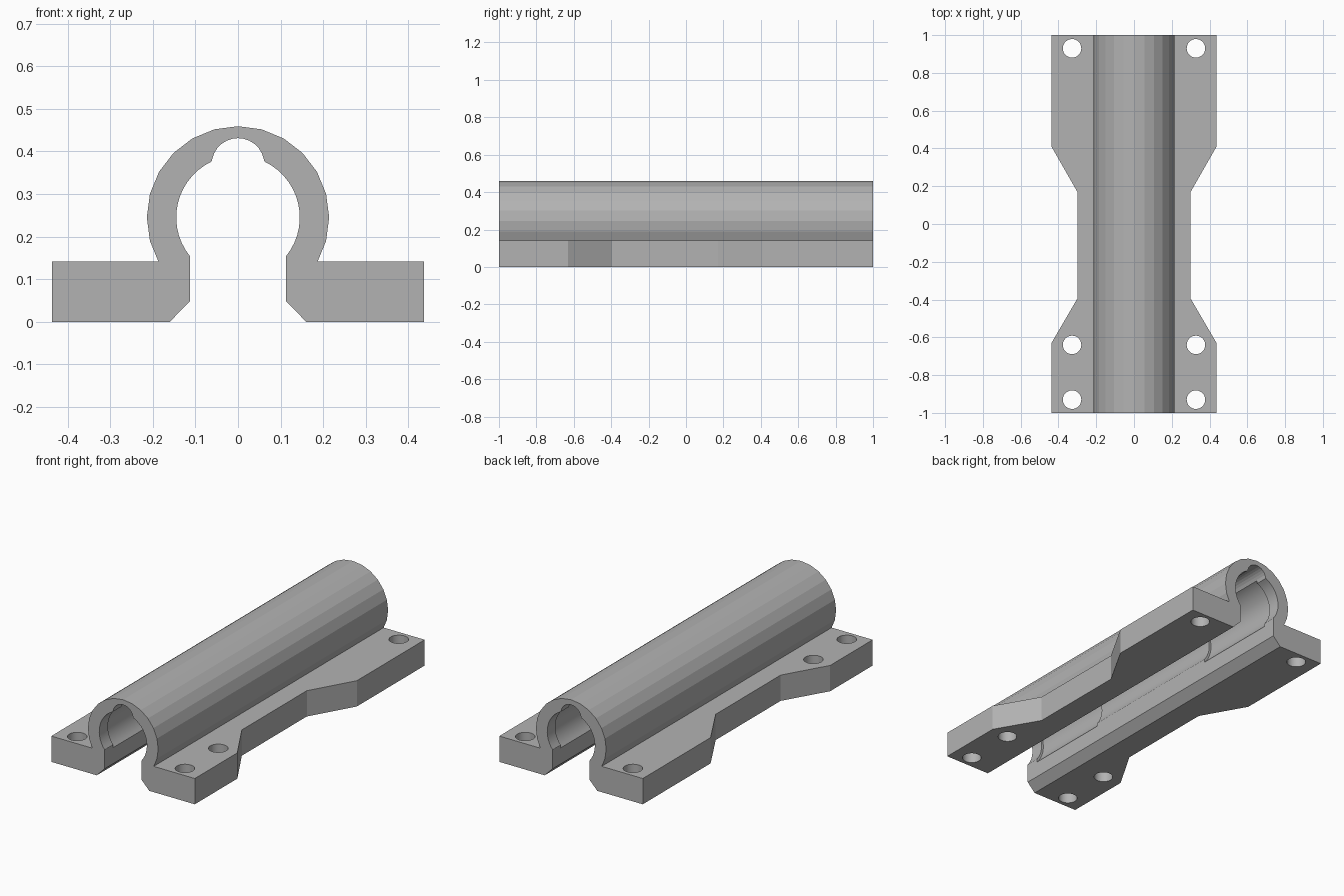
import bpy, bmesh
from math import sin, cos, radians, pi
from mathutils import Matrix, Vector

cube = bpy.data.objects.get("Cube")
if cube:
    bpy.data.objects.remove(cube, do_unlink=True)

grey = bpy.data.materials.new("plain_grey")
grey.use_nodes = True
colour = (0.45, 0.45, 0.45, 1)
grey.diffuse_color = colour
grey.node_tree.nodes["Principled BSDF"].inputs["Base Color"].default_value = colour

AXIS_Z = 0.245


def finish(bm, name):
    bmesh.ops.recalc_face_normals(bm, faces=bm.faces)
    mesh = bpy.data.meshes.new(name)
    bm.to_mesh(mesh)
    bm.free()
    obj = bpy.data.objects.new(name, mesh)
    bpy.context.collection.objects.link(obj)
    mesh.materials.append(grey)
    return obj


def prism(name, points, direction):
    bm = bmesh.new()
    face = bm.faces.new([bm.verts.new(p) for p in points])
    ext = bmesh.ops.extrude_face_region(bm, geom=[face])
    verts = [v for v in ext["geom"] if isinstance(v, bmesh.types.BMVert)]
    bmesh.ops.translate(bm, verts=verts, vec=Vector(direction))
    return finish(bm, name)


def cylinder(name, radius, length, sides, matrix):
    bm = bmesh.new()
    bmesh.ops.create_cone(bm, cap_ends=True, segments=sides, radius1=radius,
                          radius2=radius, depth=length, matrix=matrix)
    return finish(bm, name)


def arc(radius, z, start, end, steps):
    angles = [radians(start + (end - start) * i / steps) for i in range(steps + 1)]
    return [(radius * sin(a), z + radius * cos(a)) for a in angles]


def mirrored(half):
    return half + [(-x, v) for x, v in reversed(half)]


# Cross-section: faceted tube, mounting flanges, chamfered slot, bore, top groove
outer = arc(0.214, AXIS_Z, 0, 105, 7) + [(0.187, 0.142)]
flange = [(0.437, 0.142), (0.437, 0), (0.16, 0), (0.113, 0.048)]
bore = arc(0.145, AXIS_Z, 128.8, 25.3, 14)
groove = arc(0.062, 0.369, 78, 0, 6)
right = outer[1:] + flange + bore + groove[:-1]
section = [outer[0]] + right + [groove[-1]] + [(-x, z) for x, z in reversed(right)]
# The seam between the tops of the outer and inner arcs is left open by
# building each half separately and joining them.
half = [outer[0]] + right + [groove[-1]]
bm = bmesh.new()
for side in (1, -1):
    face = bm.faces.new([bm.verts.new((side * x, -1, z)) for x, z in half])
    ext = bmesh.ops.extrude_face_region(bm, geom=[face])
    verts = [v for v in ext["geom"] if isinstance(v, bmesh.types.BMVert)]
    bmesh.ops.translate(bm, verts=verts, vec=(0, 2, 0))
bmesh.ops.remove_doubles(bm, verts=bm.verts, dist=1e-5)
seam = [f for f in bm.faces if all(abs(v.co.x) < 1e-5 for v in f.verts)]
bmesh.ops.delete(bm, geom=seam, context="FACES")
body = finish(bm, "bearing_holder")

cutters = []

# Waisted flange outline
for side in (1, -1):
    waist = [(0.437, -0.63), (0.30, -0.395), (0.30, 0.17), (0.437, 0.41),
             (0.60, 0.41), (0.60, -0.63)]
    cutters.append(prism("waist_cutter", [(side * x, y, -0.1) for x, y in waist],
                         (0, 0, 0.4)))

    # Screw holes
    for y in (-0.93, -0.64, 0.93):
        cutters.append(cylinder("screw_hole_cutter", 0.049, 0.5, 32,
                                Matrix.Translation((side * 0.328, y, 0.05))))

# Bearing pockets
for y in (-0.68, 0.685):
    place = Matrix.Translation((0, y, AXIS_Z)) @ Matrix.Rotation(pi / 2, 4, "X")
    cutters.append(cylinder("pocket_cutter", 0.157, 0.49, 48, place))

for cutter in cutters:
    mod = body.modifiers.new(cutter.name, "BOOLEAN")
    mod.operation = "DIFFERENCE"
    mod.solver = "EXACT"
    mod.object = cutter

# Bake the cuts and discard the cutters
bpy.context.view_layer.update()
baked = bpy.data.meshes.new_from_object(
    body.evaluated_get(bpy.context.evaluated_depsgraph_get()))
body.modifiers.clear()
body.data = baked
for cutter in cutters:
    bpy.data.objects.remove(cutter, do_unlink=True)

# Smooth only the finely divided holes and bore; the tube stays faceted
bpy.ops.object.select_all(action="DESELECT")
body.select_set(True)
bpy.context.view_layer.objects.active = body
bpy.ops.object.shade_smooth_by_angle(angle=radians(12))
